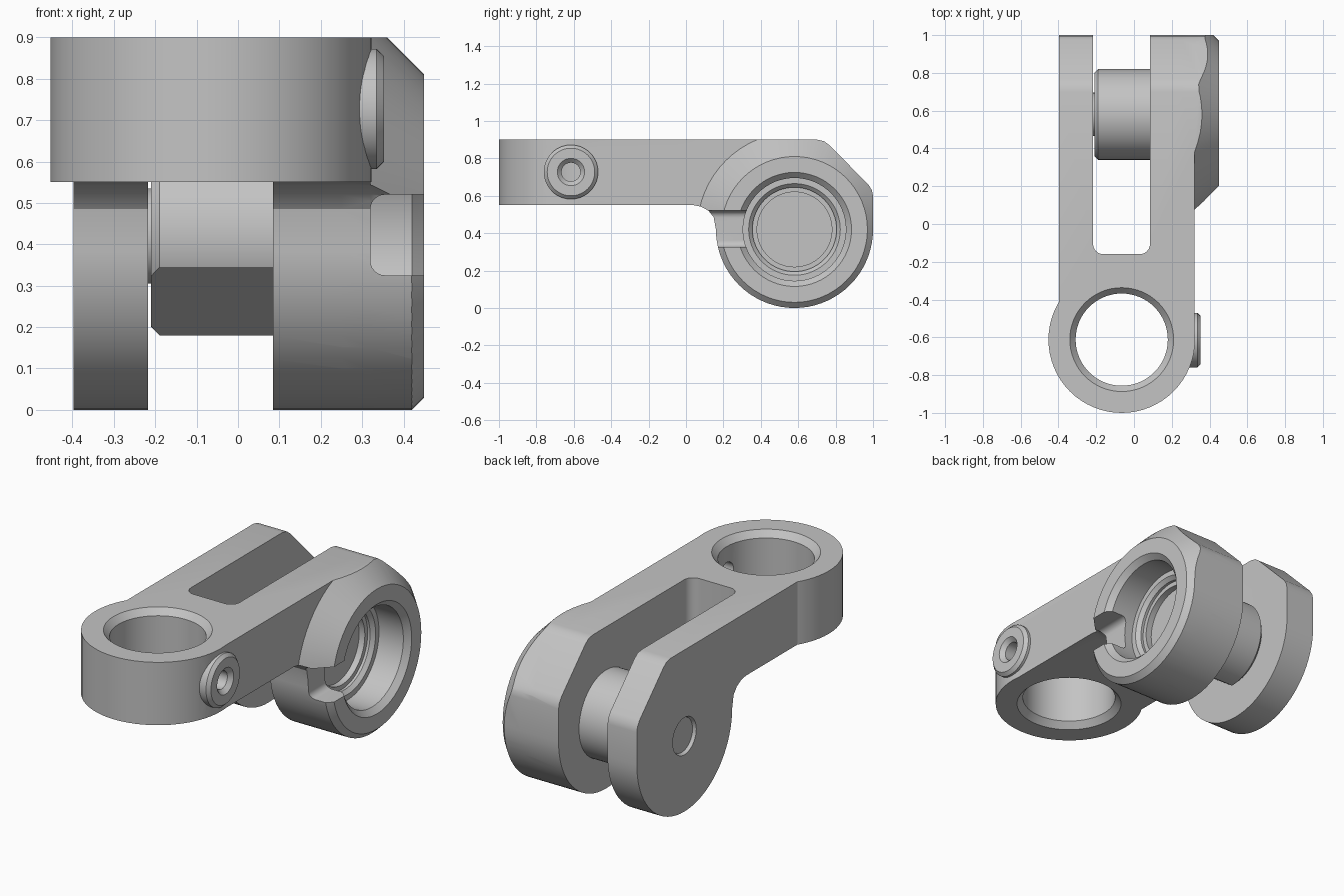
import bpy, bmesh, math
from mathutils import Vector

cube = bpy.data.objects.get("Cube")
if cube:
    bpy.data.objects.remove(cube, do_unlink=True)

grey = bpy.data.materials.new("machined grey")
grey.use_nodes = True
COLOUR = (0.55, 0.55, 0.55, 1)
grey.diffuse_color = COLOUR
grey.node_tree.nodes["Principled BSDF"].inputs["Base Color"].default_value = COLOUR


def finish(name, bm):
    bmesh.ops.recalc_face_normals(bm, faces=bm.faces)
    mesh = bpy.data.meshes.new(name)
    bm.to_mesh(mesh)
    bm.free()
    mesh.materials.append(grey)
    ob = bpy.data.objects.new(name, mesh)
    bpy.context.collection.objects.link(ob)
    return ob


def prism(name, outline, axis, start, end):
    """Extrude a 2D outline along x, y or z; the outline uses the other two axes."""
    place = {"x": lambda a, b, h: (h, a, b),
             "y": lambda a, b, h: (a, h, b),
             "z": lambda a, b, h: (a, b, h)}[axis]
    bm = bmesh.new()
    face = bm.faces.new([bm.verts.new(place(a, b, start)) for a, b in outline])
    ext = bmesh.ops.extrude_face_region(bm, geom=[face])
    verts = [g for g in ext["geom"] if isinstance(g, bmesh.types.BMVert)]
    bmesh.ops.translate(bm, verts=verts, vec=Vector(place(0, 0, end - start)))
    return finish(name, bm)


def lathe(name, profile, axis, centre, sides=64):
    """Solid of (radius, position) steps round an x or z axis through centre."""
    bm = bmesh.new()
    rings = []
    for r, h in profile:
        ring = []
        for i in range(sides):
            t = math.tau * i / sides
            a, b = centre[0] + r * math.cos(t), centre[1] + r * math.sin(t)
            ring.append(bm.verts.new((h, a, b) if axis == "x" else (a, b, h)))
        rings.append(ring)
    for low, high in zip(rings, rings[1:]):
        for i in range(sides):
            j = (i + 1) % sides
            bm.faces.new((low[i], low[j], high[j], high[i]))
    bm.faces.new(rings[0])
    bm.faces.new(rings[-1])
    return finish(name, bm)


def rounded_box(x0, x1, y0, y1, r, steps=6):
    pts = []
    for k, (cx, cy) in enumerate([(x1 - r, y1 - r), (x0 + r, y1 - r),
                                  (x0 + r, y0 + r), (x1 - r, y0 + r)]):
        for i in range(steps + 1):
            t = math.pi / 2 * (k + i / steps)
            pts.append((cx + r * math.cos(t), cy + r * math.sin(t)))
    return pts


def combine(target, tool, operation):
    mod = target.modifiers.new("combine", "BOOLEAN")
    mod.operation, mod.object, mod.solver = operation, tool, "EXACT"
    bpy.context.view_layer.objects.active = target
    bpy.ops.object.modifier_apply(modifier=mod.name)
    bpy.data.objects.remove(tool, do_unlink=True)


PIVOT = (0.58, 0.42)       # y, z of the cross axis
RING = (-0.065, -0.612)    # x, y of the upright ring
SCREW = (-0.615, 0.727)    # y, z of the side boss

# Side outline shared by both arms and the round hub
side = [(-0.6, 0.9), (-0.6, 0.55), (0.04, 0.55), (0.08, 0.542),
        (0.12, 0.52), (0.148, 0.485)]
for i in range(37):
    t = math.pi * (1 + i / 36)
    side.append((PIVOT[0] + 0.42 * math.cos(t), PIVOT[1] + 0.42 * math.sin(t)))
side += [(1.0, 0.6), (0.994, 0.63), (0.975, 0.66),
         (0.765, 0.872), (0.738, 0.892), (0.7, 0.9)]

body = prism("clevis_body", side, "x", -0.397, 0.32)

# Hub standing proud of the right arm, trimmed by a cone
hub = prism("hub", side, "x", 0.25, 0.45)
combine(hub, lathe("hub_cone", [(0.64, 0.2), (0.38, 0.46)], "x", PIVOT), "INTERSECT")
combine(body, hub, "UNION")

# Upright ring and the side screw boss
combine(body, lathe("ring", [(0.388, 0.55), (0.388, 0.9)], "z", RING), "UNION")
combine(body, lathe("screw_boss", [(0.145, 0.23), (0.145, 0.335), (0.127, 0.353)],
                    "x", SCREW), "UNION")

# Slot between the arms
combine(body, prism("slot", rounded_box(-0.217, 0.085, -0.16, 1.2, 0.055),
                    "z", -0.1, 1.0), "DIFFERENCE")

# Ring bore with chamfers, and the screw hole running into it
combine(body, lathe("ring_bore", [(0.285, 0.54), (0.275, 0.55), (0.244, 0.585),
                                  (0.244, 0.865), (0.275, 0.9), (0.285, 0.91)],
                    "z", RING), "DIFFERENCE")
combine(body, lathe("screw_hole", [(0.05, 0.0), (0.05, 0.33), (0.083, 0.363)],
                    "x", SCREW, 32), "DIFFERENCE")

# Stepped hub bore, hub notch and shallow recess on the left arm
combine(body, lathe("hub_bore", [(0.2, 0.2), (0.2, 0.235), (0.225, 0.235), (0.225, 0.25),
                                 (0.245, 0.27), (0.275, 0.27), (0.275, 0.42),
                                 (0.315, 0.46)], "x", PIVOT), "DIFFERENCE")
combine(body, prism("hub_notch", rounded_box(0.32, 0.6, 0.325, 0.52, 0.035),
                    "y", 0.0, 0.42), "DIFFERENCE")
combine(body, lathe("pin_recess", [(0.11, -0.41), (0.095, -0.38)], "x", PIVOT),
        "DIFFERENCE")

# Cross pin with a flat on its lower front
pin = lathe("cross_pin", [(0.115, -0.3), (0.115, -0.21), (0.22, -0.21), (0.24, -0.19),
                          (0.24, 0.12)], "x", PIVOT)
a, b = Vector((0.352, 0.345)), Vector((0.58, 0.18))
along = (b - a).normalized()
out = Vector((along.y, -along.x)) * 0.3
a, b = a - along * 0.2, b + along * 0.2
combine(pin, prism("pin_flat", [a, b, b + out, a + out], "x", -0.2105, 0.2),
        "DIFFERENCE")

# Smooth rounds, keep sharp edges
for ob in (body, pin):
    bpy.ops.object.select_all(action="DESELECT")
    ob.select_set(True)
    bpy.context.view_layer.objects.active = ob
    bpy.ops.object.shade_smooth_by_angle(angle=math.radians(25))
